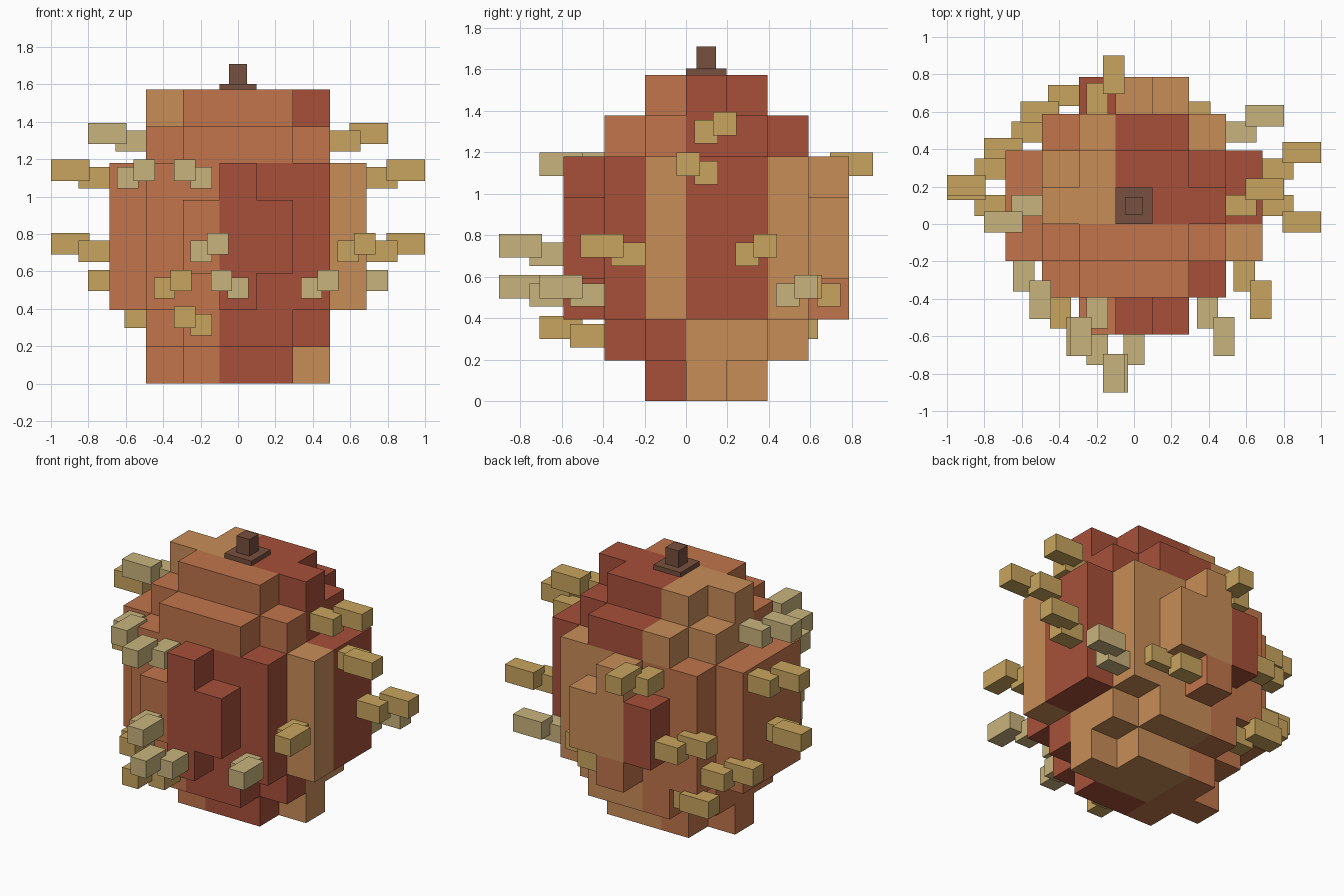
import bpy, bmesh
from mathutils import Vector

if "Cube" in bpy.data.objects:
    bpy.data.objects.remove(bpy.data.objects["Cube"])

V = 0.1965          # voxel size
CY = 0.098          # depth offset of the fruit centre


def material(name, hexcode):
    def lin(c):
        return c / 12.92 if c <= 0.04045 else ((c + 0.055) / 1.055) ** 2.4
    m = bpy.data.materials.new(name)
    rgb = [lin(int(hexcode[i:i + 2], 16) / 255) for i in (0, 2, 4)]
    m.diffuse_color = (*rgb, 1)
    m.use_nodes = True
    m.node_tree.nodes["Principled BSDF"].inputs["Base Color"].default_value = m.diffuse_color
    return m


TAN = material("tan skin", "C98D58")
ORANGE = material("orange skin", "C1754B")
RED = material("red skin", "A7503A")
GOLD = material("gold spike", "C8A55E")
PALE = material("pale spike", "C9B47D")
BROWN = material("brown stem", "77503F")


def finish(name, bm, mats):
    me = bpy.data.meshes.new(name)
    bm.to_mesh(me)
    bm.free()
    for m in mats:
        me.materials.append(m)
    ob = bpy.data.objects.new(name, me)
    bpy.context.collection.objects.link(ob)
    return ob


def add_box(bm, lo, hi):
    lo, hi = Vector(lo), Vector(hi)
    geo = bmesh.ops.create_cube(bm, size=1)
    for v in geo["verts"]:
        v.co = (lo + hi) / 2 + v.co * (hi - lo)


# Fruit body: half width in x for each |y| row, per layer
end = {0: 2, 1: 1}
shoulder = {0: 2, 1: 2, 2: 1}
outer = {0: 3, 1: 3, 2: 2, 3: 0}
middle = {0: 3, 1: 3, 2: 2, 3: 1}
layers = [end, shoulder, outer, middle, middle, outer, shoulder, end]
cells = {(x, y, z) for z, rows in enumerate(layers) for y in range(-3, 4)
         if abs(y) in rows for x in range(-rows[abs(y)], rows[abs(y)] + 1)}

# Skin colour per 3x3x3 chunk, listed bottom to top (0 tan, 1 orange, 2 red)
chunks = {(-1, -1): (1, 1, 1), (0, -1): (2, 2, 1), (1, -1): (0, 0, 0),
          (-1, 0): (1, 1, 0), (0, 0): (0, 0, 2), (1, 0): (2, 2, 2),
          (-1, 1): (2, 2, 2), (0, 1): (1, 0, 0)}

bm = bmesh.new()
for c in sorted(cells):
    color = chunks[(c[0] // 3, c[1] // 3)][c[2] // 3]
    mid = Vector((c[0] * V, c[1] * V + CY, (c[2] + 0.5) * V))
    for axis in range(3):
        for s in (-1, 1):
            n = list(c)
            n[axis] += s
            if tuple(n) in cells:
                continue
            d, u, w = Vector(), Vector(), Vector()
            d[axis] = s
            u[(axis + 1) % 3] = s
            w[(axis + 2) % 3] = 1
            quad = [mid + (d + a * u + b * w) * V / 2
                    for a, b in ((-1, -1), (1, -1), (1, 1), (-1, 1))]
            f = bm.faces.new([bm.verts.new(p) for p in quad])
            f.material_index = color
bmesh.ops.remove_doubles(bm, verts=bm.verts, dist=1e-4)
finish("fruit_body", bm, [TAN, ORANGE, RED])

# Stem with a flat base
bm = bmesh.new()
top = 8 * V
add_box(bm, (-0.098, 0, top), (0.098, 0.196, top + 0.03))
add_box(bm, (-0.047, CY - 0.047, top + 0.03), (0.047, CY + 0.047, 1.71))
finish("stem", bm, [BROWN])


# Spikes: stub on a voxel face plus a longer tip shifted sideways and up
def spike(i, cell, axis, sign, side, mat):
    mid = Vector((cell[0] * V, cell[1] * V + CY, (cell[2] + 0.5) * V + 0.02))
    lat = 1 - axis
    bm = bmesh.new()
    for near, far, shift, rise in ((0, 0.165, 0, 0), (0.105, 0.312, 0.088, 0.04)):
        c = mid.copy()
        c[lat] += side * shift
        c[2] += rise
        half = Vector((0.0565,) * 3)
        c[axis] += sign * (V / 2 + (near + far) / 2)
        half[axis] = (far - near) / 2
        add_box(bm, c - half, c + half)
    finish(f"spike_{i:02d}", bm, [mat])


X, Y = 0, 1
spikes = [
    # front
    ((-3, -1, 5), Y, -1, 1, PALE), ((-1, -2, 5), Y, -1, -1, PALE),
    ((-1, -3, 3), Y, -1, 1, PALE), ((0, -3, 2), Y, -1, -1, PALE),
    ((2, -2, 2), Y, -1, 1, PALE), ((-2, -2, 2), Y, -1, 1, GOLD),
    ((3, -1, 3), Y, -1, 1, GOLD), ((-1, -2, 1), Y, -1, -1, GOLD),
    # right
    ((2, 0, 6), X, 1, 1, GOLD), ((3, 0, 5), X, 1, -1, GOLD),
    ((3, 1, 3), X, 1, 1, GOLD), ((2, 2, 2), X, 1, 1, PALE),
    ((0, 3, 2), X, 1, -1, GOLD),
    # left
    ((-2, 0, 6), X, -1, -1, PALE), ((-3, 1, 5), X, -1, -1, GOLD),
    ((-3, 0, 3), X, -1, 1, GOLD), ((-2, 2, 2), X, -1, -1, GOLD),
    ((-1, 2, 1), X, -1, 1, GOLD), ((-1, 3, 3), X, -1, -1, GOLD),
    # back
    ((-1, 2, 5), Y, 1, 1, GOLD),
]
for i, s in enumerate(spikes):
    spike(i, *s)
